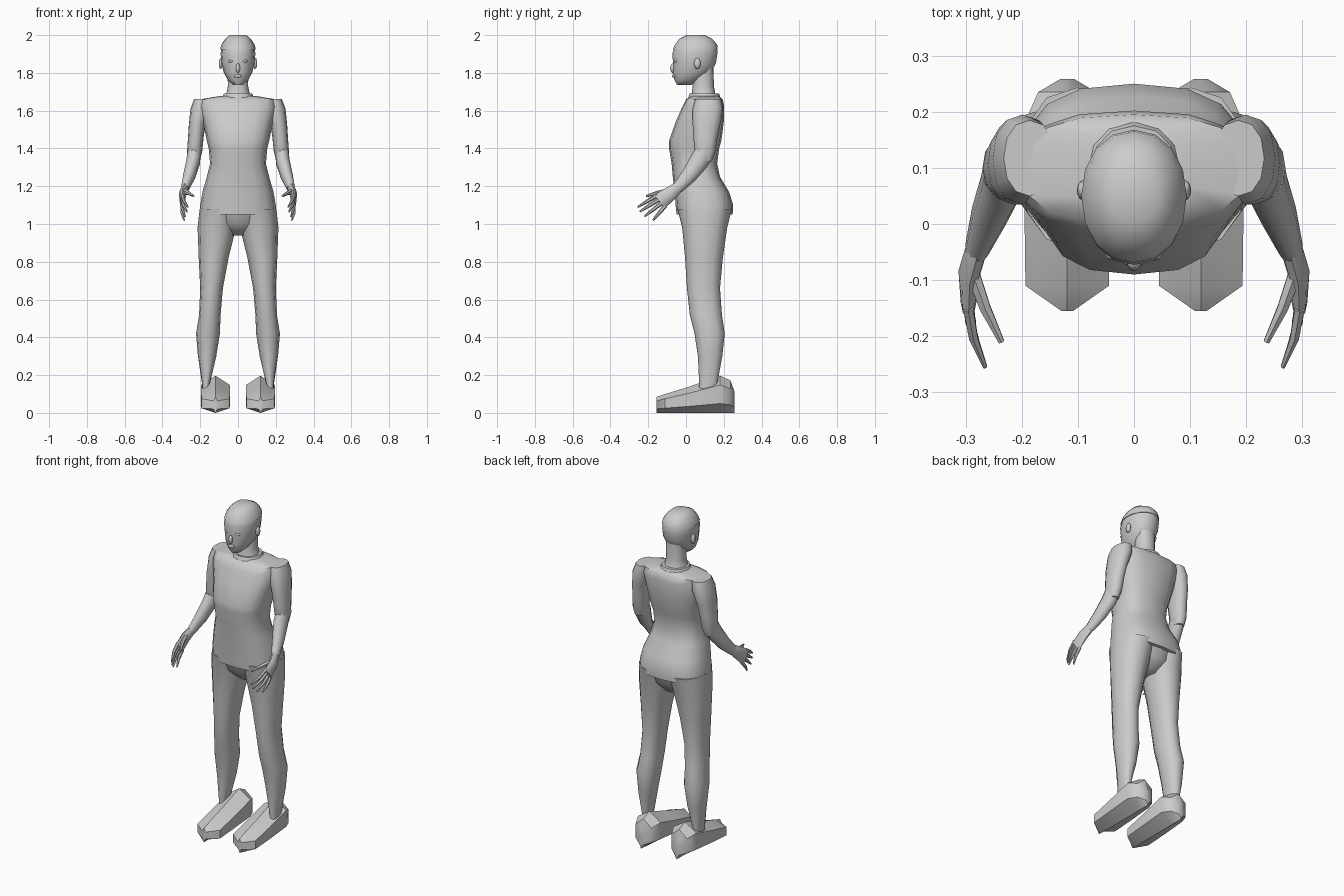
import bpy
import bmesh
from math import cos, sin, pi, radians, copysign
from mathutils import Vector

if "Cube" in bpy.data.objects:
    bpy.data.objects.remove(bpy.data.objects["Cube"], do_unlink=True)

grey = bpy.data.materials.new("plain grey")
grey.use_nodes = True
colour = (0.6, 0.6, 0.6, 1)
grey.diffuse_color = colour
grey.node_tree.nodes["Principled BSDF"].inputs["Base Color"].default_value = colour


def finish(name, bm, angle=50):
    bmesh.ops.recalc_face_normals(bm, faces=bm.faces)
    mesh = bpy.data.meshes.new(name)
    bm.to_mesh(mesh)
    bm.free()
    mesh.materials.append(grey)
    obj = bpy.data.objects.new(name, mesh)
    bpy.context.collection.objects.link(obj)
    bpy.ops.object.select_all(action='DESELECT')
    obj.select_set(True)
    bpy.context.view_layer.objects.active = obj
    bpy.ops.object.shade_smooth_by_angle(angle=radians(angle))
    return obj


def outline(n, power=2.0):
    """Unit superellipse, starting at the top."""
    pts = []
    for i in range(n):
        a = pi / 2 + 2 * pi * i / n
        c, s = cos(a), sin(a)
        pts.append((copysign(abs(c) ** (2 / power), c), copysign(abs(s) ** (2 / power), s)))
    return pts


def level_ring(x0, x1, y0, y1, z, n=12, power=2.2):
    return [Vector(((x0 + x1) / 2 + u * (x1 - x0) / 2, (y0 + y1) / 2 + v * (y1 - y0) / 2, z))
            for u, v in outline(n, power)]


def loft(name, rings, side=1, angle=50):
    """Skin closed rings and cap both ends; side -1 mirrors in x."""
    bm = bmesh.new()
    rows = [[bm.verts.new((p.x * side, p.y, p.z)) for p in ring] for ring in rings]
    n = len(rows[0])
    for a, b in zip(rows, rows[1:]):
        for i in range(n):
            j = (i + 1) % n
            bm.faces.new((a[i], a[j], b[j], b[i]))
    bm.faces.new(rows[0])
    bm.faces.new(rows[-1])
    return finish(name, bm, angle)


def tube(name, path, side, n=8):
    """Path points are (position, half width, half depth)."""
    rings = []
    for i, (p, rw, rd) in enumerate(path):
        before, after = path[max(i - 1, 0)][0], path[min(i + 1, len(path) - 1)][0]
        t = (Vector(after) - Vector(before)).normalized()
        across = (Vector((1, 0, 0)) - t * t.x).normalized()
        up = t.cross(across)
        rings.append([Vector(p) + across * u * rw + up * v * rd for u, v in outline(n)])
    return loft(name, rings, side)


def blob(name, place, scale):
    bm = bmesh.new()
    bmesh.ops.create_icosphere(bm, subdivisions=2, radius=1)
    for v in bm.verts:
        v.co = Vector(place) + v.co * Vector(scale)
    return finish(name, bm)


def body(name, rows, n=16, power=2.2):
    """Centred part from rows of (z, front, back, half width)."""
    return loft(name, [level_ring(-w, w, f, b, z, n, power) for z, f, b, w in rows])


# Torso with shirt hem, and the pelvis beneath it
body("torso", [
    (1.05, -.05, .247, .205), (1.10, -.055, .25, .2), (1.17, -.06, .228, .188),
    (1.25, -.07, .18, .165), (1.32, -.076, .165, .148), (1.40, -.09, .175, .155),
    (1.44, -.09, .187, .165), (1.54, -.055, .2, .185), (1.62, -.02, .202, .205),
    (1.66, 0, .195, .2), (1.677, .03, .175, .1)], power=2.6)
body("pelvis", [(1.08, -.04, .235, .19), (1.0, -.02, .215, .13), (.94, .04, .16, .045)])

# Neck, collar and head
body("neck", [(1.65, .02, .175, .085), (1.69, .03, .155, .062),
              (1.73, .035, .148, .054), (1.83, .045, .145, .055)], 12)
body("collar", [(1.65, .005, .19, .095), (1.69, .02, .175, .075)], 12)
body("head", [
    (1.737, -.048, .03, .026), (1.76, -.06, .07, .052), (1.80, -.07, .13, .075),
    (1.85, -.068, .158, .088), (1.90, -.073, .166, .092), (1.94, -.06, .165, .088),
    (1.975, -.035, .14, .068), (1.993, 0, .1, .045)], 16, 2.1)
body("hair_cap", [(1.925, -.069, .168, .094), (1.95, -.058, .165, .088),
                  (1.98, -.035, .14, .068), (2.0, .005, .1, .045)], 16, 2.1)

# Face details
blob("nose", (0, -.07, 1.825), (.012, .014, .026))
blob("lips", (0, -.066, 1.783), (.022, .009, .009))
for side, word in ((1, "left"), (-1, "right")):
    blob(word + "_eye", (side * .036, -.054, 1.862), (.015, .011, .008))
    blob(word + "_ear", (side * .091, .06, 1.85), (.011, .018, .03))

    # Leg, tapering from hip through knee and calf to ankle
    loft(word + "_leg", [level_ring(*r) for r in (
        (.0, .203, -.045, .243, 1.08), (.01, .214, -.02, .218, .98),
        (.05, .208, -.005, .195, .82), (.08, .2, .005, .18, .66),
        (.092, .206, .02, .19, .52), (.096, .222, .045, .205, .42),
        (.115, .212, .063, .192, .3), (.15, .19, .07, .165, .15),
        (.15, .19, .07, .165, .08))], side)

    # Faceted shoe, skinned from toe to heel
    shoe = []
    for y, half, top in ((-.155, .012, .085), (-.11, .086, .1), (.02, .088, .14),
                         (.18, .088, .197), (.235, .06, .172), (.258, .015, .11)):
        shoe.append([Vector((.119 + u * half, y, top / 2 + v * top / 2))
                     for u, v in outline(6)])
    loft(word + "_shoe", shoe, side, 40)

    # Upper arm with its square shoulder
    loft(word + "_upper_arm", [level_ring(*r) for r in (
        (.14, .232, .05, .185, 1.662), (.145, .252, .035, .195, 1.61),
        (.172, .26, .035, .182, 1.53), (.183, .265, .04, .165, 1.45),
        (.19, .27, .045, .155, 1.38), (.205, .262, .06, .135, 1.33))], side)

    # Forearm and palm
    tube(word + "_forearm", [
        ((.23, .11, 1.405), .036, .05), ((.237, .068, 1.33), .038, .052),
        ((.258, .015, 1.255), .033, .042), ((.28, -.045, 1.19), .022, .03)], side, 10)
    tube(word + "_palm", [
        ((.278, -.035, 1.2), .02, .028), ((.293, -.085, 1.16), .02, .038),
        ((.295, -.14, 1.118), .014, .045)], side)

    # Fingers fan out from the palm; the thumb points inwards
    tips = ((.265, -.255, 1.09), (.27, -.245, 1.065), (.28, -.22, 1.04), (.285, -.175, 1.02))
    for i, tip in enumerate(tips):
        k = .035 - i * .0233
        base = Vector((.295, -.13 - .6 * k, 1.125 + .8 * k))
        middle = base.lerp(Vector(tip), .5) + Vector((.006, 0, 0))
        tube(f"{word}_finger_{i + 1}", [(base, .01, .012), (middle, .009, .01),
                                       (tip, .004, .005)], side, 6)
    tube(word + "_thumb", [((.29, -.08, 1.175), .014, .016), ((.265, -.15, 1.165), .011, .012),
                           ((.236, -.21, 1.148), .006, .006)], side, 6)
